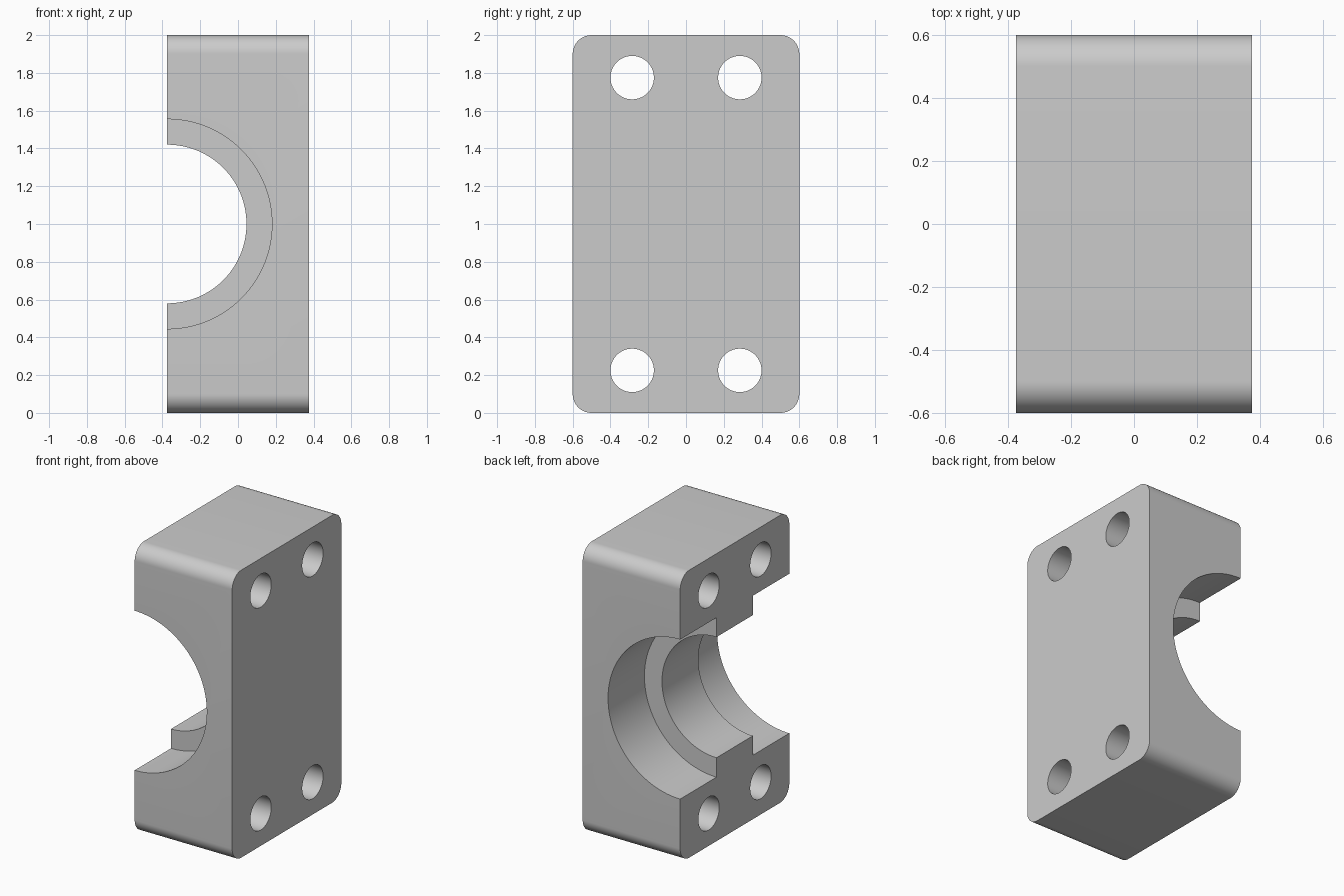
import bpy
import bmesh
from math import pi, radians
from mathutils import Matrix

WIDTH, DEPTH, HEIGHT = 0.75, 1.2, 2.0
CORNER = 0.1
BORE_R, RECESS_R, RIB_HALF = 0.42, 0.555, 0.2
HOLE_R, HOLE_Y, HOLE_Z = 0.115, 0.285, 0.775

cube = bpy.data.objects.get("Cube")
if cube:
    bpy.data.objects.remove(cube, do_unlink=True)

grey = bpy.data.materials.new("plain grey")
grey.use_nodes = True
colour = (0.6, 0.6, 0.6, 1)
grey.diffuse_color = colour
grey.node_tree.nodes["Principled BSDF"].inputs["Base Color"].default_value = colour


def add_object(name, bm):
    mesh = bpy.data.meshes.new(name)
    bm.to_mesh(mesh)
    bm.free()
    mesh.materials.append(grey)
    obj = bpy.data.objects.new(name, mesh)
    bpy.context.collection.objects.link(obj)
    return obj


def cylinder(name, radius, length, axis, centre, sides):
    """Cylinder along x or y, turned half a step so no vertex lies on the split face."""
    bm = bmesh.new()
    turn = Matrix.Rotation(pi / 2, 4, "Y" if axis == "x" else "X")
    bmesh.ops.create_cone(
        bm, cap_ends=True, segments=sides, radius1=radius, radius2=radius, depth=length,
        matrix=Matrix.Translation(centre) @ turn @ Matrix.Rotation(pi / sides, 4, "Z"))
    obj = add_object(name, bm)
    obj.hide_render = True
    return obj


# Block with its four long edges rounded
bm = bmesh.new()
bmesh.ops.create_cube(bm, size=1)
bmesh.ops.scale(bm, vec=(WIDTH, DEPTH, HEIGHT), verts=bm.verts)
bmesh.ops.translate(bm, vec=(0, 0, HEIGHT / 2), verts=bm.verts)
long_edges = [e for e in bm.edges if abs(e.verts[0].co.x - e.verts[1].co.x) > WIDTH / 2]
bmesh.ops.bevel(bm, geom=long_edges, offset=CORNER, offset_type="OFFSET",
                segments=16, profile=0.5, affect="EDGES")
block = add_object("bearing_block_half", bm)

# Half bore with a wider recess at each end, leaving a central rib
mid = HEIGHT / 2
split = -WIDTH / 2
recess_len = DEPTH / 2
cutters = [cylinder("bore_cutter", BORE_R, DEPTH * 1.5, "y", (split, 0, mid), 128)]
for side in (-1, 1):
    y = side * (RIB_HALF + recess_len / 2)
    cutters.append(cylinder("recess_cutter", RECESS_R, recess_len, "y", (split, y, mid), 128))

# Four bolt holes
for sy in (-1, 1):
    for sz in (-1, 1):
        centre = (0, sy * HOLE_Y, mid + sz * HOLE_Z)
        cutters.append(cylinder("bolt_hole_cutter", HOLE_R, WIDTH * 2, "x", centre, 64))

bpy.ops.object.select_all(action="DESELECT")
block.select_set(True)
bpy.context.view_layer.objects.active = block
for cutter in cutters:
    cut = block.modifiers.new(cutter.name, "BOOLEAN")
    cut.operation = "DIFFERENCE"
    cut.solver = "EXACT"
    cut.object = cutter
    bpy.ops.object.modifier_apply(modifier=cut.name)
    bpy.data.objects.remove(cutter, do_unlink=True)

bpy.ops.object.shade_smooth_by_angle(angle=radians(30))
